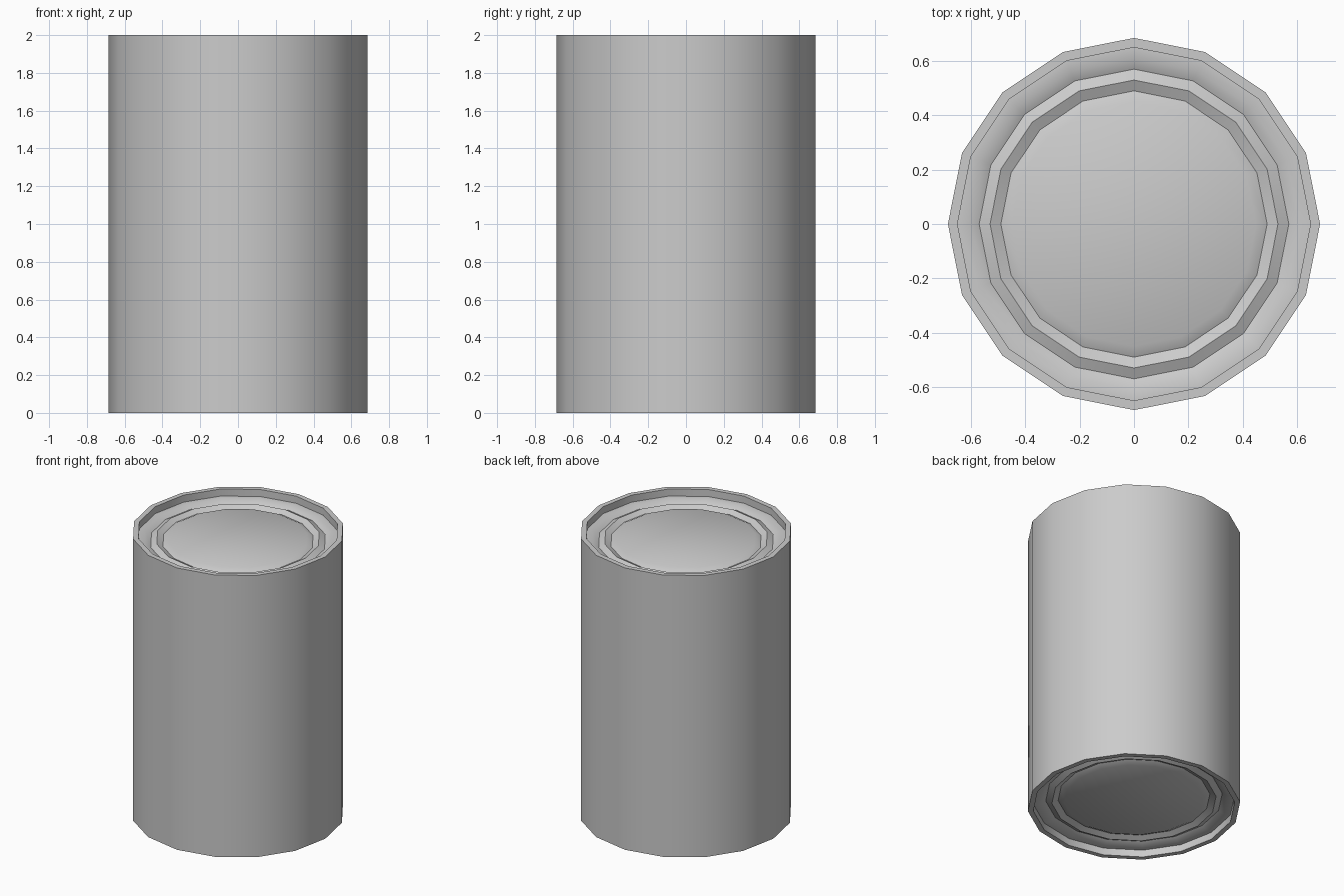
import bpy, bmesh, math

if "Cube" in bpy.data.objects:
    bpy.data.objects.remove(bpy.data.objects["Cube"])

SIDES = 16
HEIGHT = 2.0
# Top half profile (radius, z), outer rim to stepped lid
top = [(0.685, 2.0), (0.65, 2.0), (0.65, 1.95), (0.61, 1.95), (0.57, 1.93),
       (0.53, 1.95), (0.49, 1.93), (0.45, 1.95)]
# Bottom half is the mirror of the top
profile = [(r, HEIGHT - z) for r, z in reversed(top)] + top

bm = bmesh.new()
# Rings around the z axis
rings = []
for r, z in profile:
    rings.append([bm.verts.new((r * math.cos(2 * math.pi * i / SIDES),
                                r * math.sin(2 * math.pi * i / SIDES), z))
                  for i in range(SIDES)])
for a, b in zip(rings, rings[1:]):
    for i in range(SIDES):
        j = (i + 1) % SIDES
        bm.faces.new((a[i], a[j], b[j], b[i]))
# Flat centre discs
bm.faces.new(rings[-1])
bm.faces.new(rings[0][::-1])
bmesh.ops.recalc_face_normals(bm, faces=bm.faces)

mesh = bpy.data.meshes.new("can_body")
bm.to_mesh(mesh)
bm.free()
can = bpy.data.objects.new("can_body", mesh)
bpy.context.collection.objects.link(can)
bpy.context.view_layer.objects.active = can
can.select_set(True)
bpy.ops.object.shade_smooth_by_angle(angle=math.radians(30))
